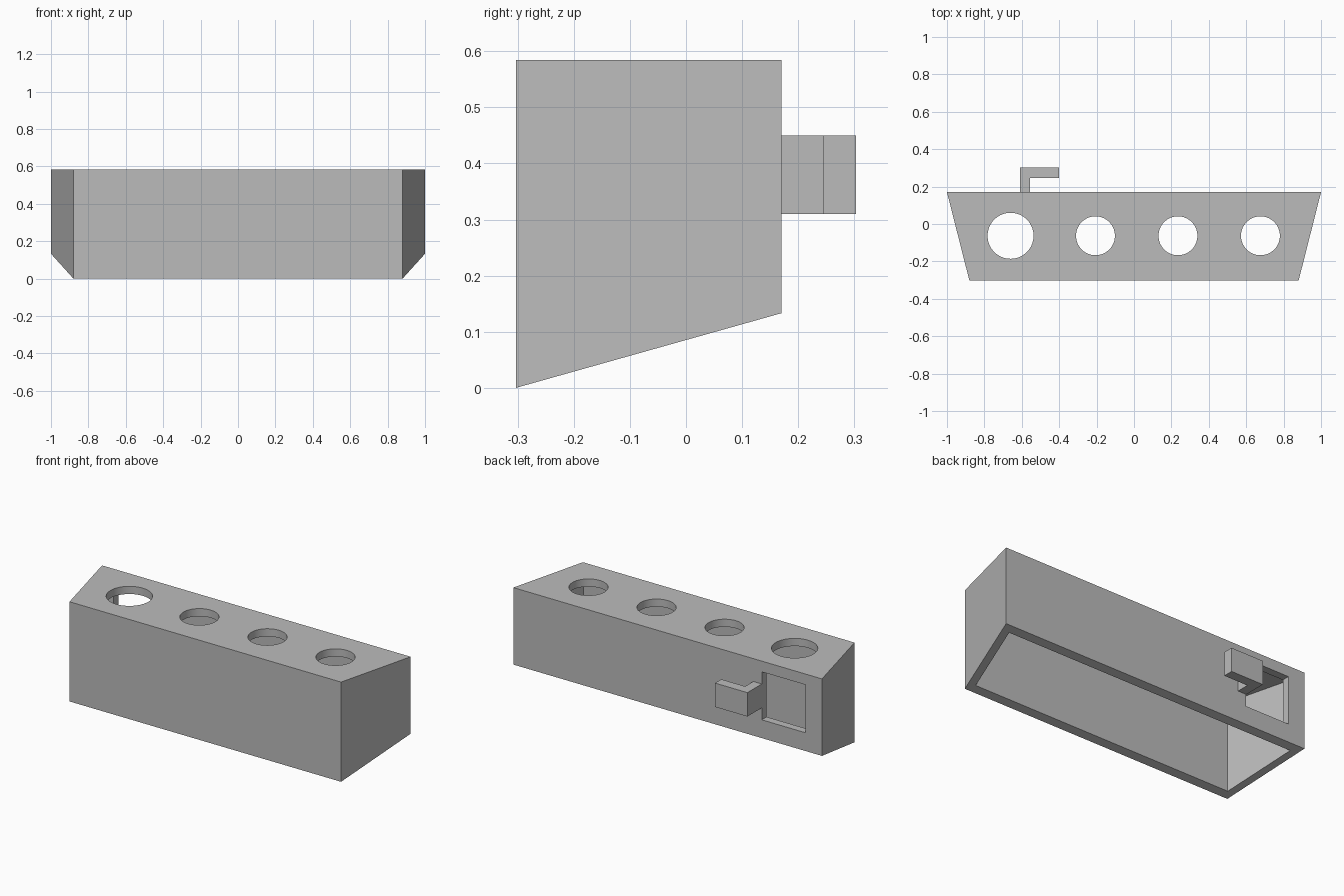
import bpy
import bmesh
import math

if "Cube" in bpy.data.objects:
    bpy.data.objects.remove(bpy.data.objects["Cube"], do_unlink=True)

FRONT, BACK, TOP = -0.303, 0.17, 0.584
HALF_FRONT, HALF_BACK = 0.88, 1.0
WALL = 0.045
SLOPE = 0.133 / (BACK - FRONT)
TAPER = (HALF_BACK - HALF_FRONT) / (BACK - FRONT)

grey = bpy.data.materials.new("plain grey")
grey.use_nodes = True
colour = (0.5, 0.5, 0.5, 1)
grey.diffuse_color = colour
grey.node_tree.nodes["Principled BSDF"].inputs["Base Color"].default_value = colour


def prism(name, outline, bottom, top):
    """Extrude an xy outline; bottom is a function giving z from y."""
    bm = bmesh.new()
    low = [bm.verts.new((x, y, bottom(y))) for x, y in outline]
    high = [bm.verts.new((x, y, top)) for x, y in outline]
    bm.faces.new(low)
    bm.faces.new(high)
    n = len(outline)
    for i in range(n):
        j = (i + 1) % n
        bm.faces.new((low[i], low[j], high[j], high[i]))
    bmesh.ops.recalc_face_normals(bm, faces=bm.faces)
    mesh = bpy.data.meshes.new(name)
    bm.to_mesh(mesh)
    bm.free()
    obj = bpy.data.objects.new(name, mesh)
    bpy.context.collection.objects.link(obj)
    mesh.materials.append(grey)
    return obj


def trapezoid(inset):
    """Body outline, moved inward by the wall thickness."""
    side = inset * math.hypot(1, TAPER)
    y0, y1 = FRONT + inset, BACK - inset
    x0 = HALF_FRONT + TAPER * inset - side
    x1 = HALF_BACK - TAPER * inset - side
    return [(-x0, y0), (x0, y0), (x1, y1), (-x1, y1)]


def circle(cx, cy, r, n=64):
    return [(cx + r * math.cos(2 * math.pi * i / n),
             cy + r * math.sin(2 * math.pi * i / n)) for i in range(n)]


def rect(x0, x1, y0, y1):
    return [(x0, y0), (x1, y0), (x1, y1), (x0, y1)]


# Tapered housing with a sloping open underside
housing = prism("housing", trapezoid(0), lambda y: SLOPE * (y - FRONT), TOP)

# Inner cavity, round openings in the top, square window in the back
cutters = [prism("cavity_cutter", trapezoid(WALL), lambda y: -0.2, TOP - WALL)]
for x, r in ((-0.66, 0.123), (-0.206, 0.104), (0.235, 0.104), (0.676, 0.104)):
    cutters.append(prism("hole_cutter", circle(x, -0.063, r), lambda y: TOP - 0.1, TOP + 0.1))
cutters.append(prism("window_cutter", rect(-0.893, -0.61, BACK - 0.1, BACK + 0.1),
                     lambda y: 0.24, 0.521))

for cutter in cutters:
    cutter.hide_render = True
    mod = housing.modifiers.new("cut", 'BOOLEAN')
    mod.operation = 'DIFFERENCE'
    mod.solver = 'EXACT'
    mod.object = cutter

# Bake the cuts and drop the cutters
bpy.context.view_layer.update()
cut = housing.evaluated_get(bpy.context.evaluated_depsgraph_get())
housing.data = bpy.data.meshes.new_from_object(cut)
housing.modifiers.clear()
for cutter in cutters:
    bpy.data.objects.remove(cutter, do_unlink=True)

# L-shaped hook beside the window
hook = [(-0.61, BACK), (-0.555, BACK), (-0.555, 0.245),
        (-0.4, 0.245), (-0.4, 0.303), (-0.61, 0.303)]
prism("back_hook", hook, lambda y: 0.31, 0.45)

# Keep the hole edges crisp and their walls smooth
bpy.ops.object.select_all(action='DESELECT')
housing.select_set(True)
bpy.context.view_layer.objects.active = housing
bpy.ops.object.shade_smooth_by_angle(angle=math.radians(30))
